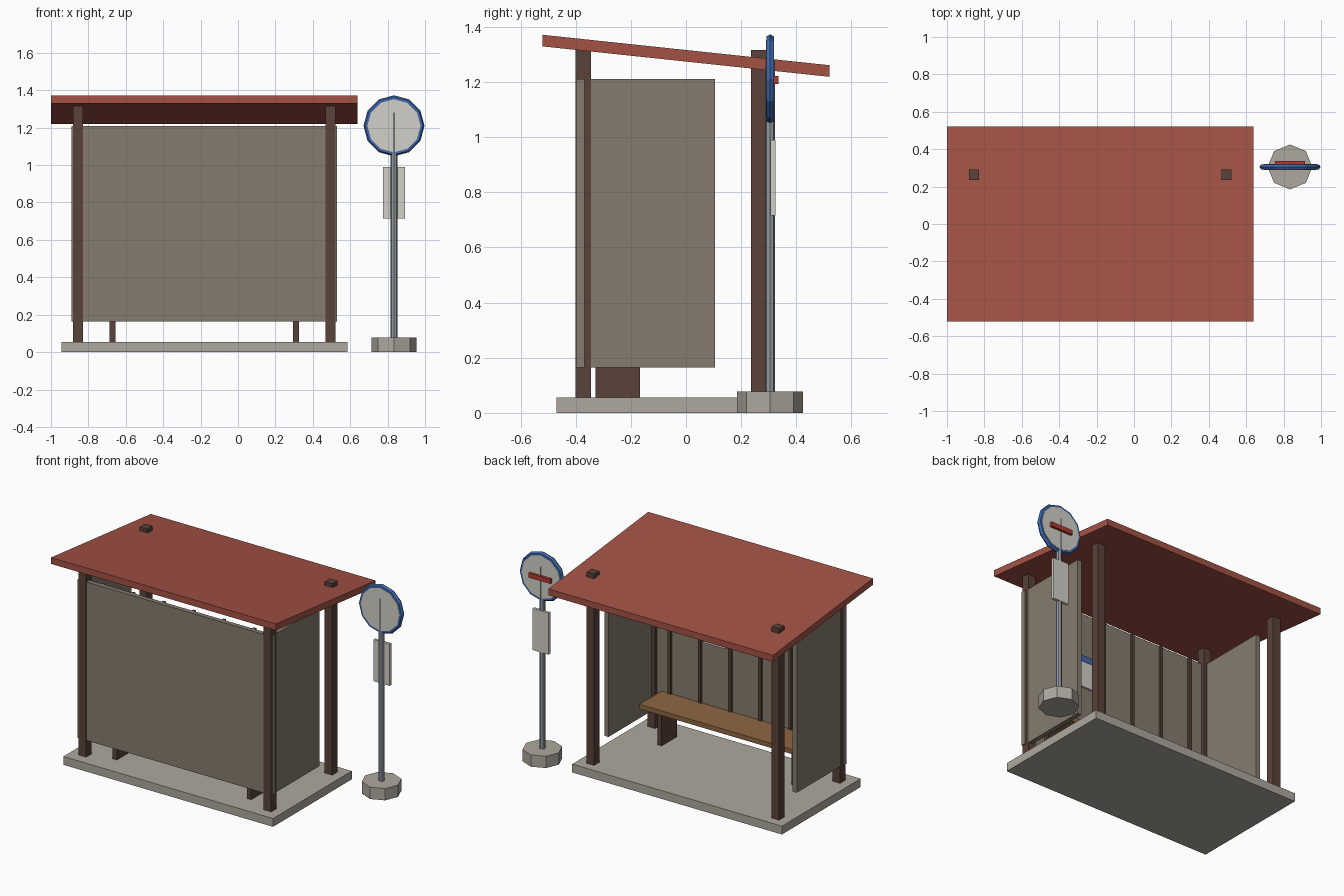
import bpy, bmesh, math

if "Cube" in bpy.data.objects:
    bpy.data.objects.remove(bpy.data.objects["Cube"])

CX = -0.18            # shelter centre line
SX, SY = 0.834, 0.305  # stop sign position


def material(name, rgb):
    m = bpy.data.materials.new(name)
    m.diffuse_color = (*rgb, 1)
    m.use_nodes = True
    m.node_tree.nodes["Principled BSDF"].inputs["Base Color"].default_value = m.diffuse_color
    return m


CONCRETE = material("concrete", (0.42, 0.39, 0.34))
TIMBER = material("dark_timber", (0.10, 0.054, 0.04))
PANEL = material("panel", (0.24, 0.20, 0.155))
ROOF = material("roof_red", (0.37, 0.085, 0.06))
BENCH = material("bench_wood", (0.28, 0.135, 0.055))
METAL = material("pole_metal", (0.30, 0.33, 0.36))
BLUE = material("sign_blue", (0.05, 0.14, 0.42))
WHITE = material("sign_white", (0.65, 0.63, 0.58))
RED = material("sign_red", (0.45, 0.04, 0.03))


def finish(name, bm, mat):
    bmesh.ops.recalc_face_normals(bm, faces=bm.faces)
    me = bpy.data.meshes.new(name)
    bm.to_mesh(me)
    bm.free()
    me.materials.append(mat)
    ob = bpy.data.objects.new(name, me)
    bpy.context.collection.objects.link(ob)
    return ob


def box(name, x, y, z, mat, shear=0.0):
    """Box from (min, max) ranges; shear tilts it along y."""
    bm = bmesh.new()
    bmesh.ops.create_cube(bm, size=1)
    for v in bm.verts:
        v.co = [(r[0] + r[1]) / 2 + c * (r[1] - r[0]) for c, r in zip(v.co, (x, y, z))]
        v.co.z += shear * v.co.y
    return finish(name, bm, mat)


def cylinder(name, r, depth, sides, loc, mat, facing_y=False):
    bm = bmesh.new()
    bmesh.ops.create_cone(bm, cap_ends=True, segments=sides, radius1=r, radius2=r, depth=depth)
    ob = finish(name, bm, mat)
    ob.location = loc
    if facing_y:
        ob.rotation_euler.x = math.pi / 2
    return ob


# Floor slab and sloping roof
box("floor_slab", (CX - 0.765, CX + 0.765), (-0.47, 0.35), (0, 0.055), CONCRETE)
box("roof", (-1.0, 0.64), (-0.52, 0.52), (1.274, 1.316), ROOF, shear=-0.106)

# Posts, side panels and bench supports on both sides
for side, s in (("left", -1), ("right", 1)):
    def span(a, b):
        return tuple(sorted((CX + s * a, CX + s * b)))
    for row, y in (("back", -0.3725), ("front", 0.263)):
        box(f"{row}_{side}_post", span(0.6475, 0.7025), (y - 0.0275, y + 0.0275),
            (0.055, 1.316), TIMBER)
    box(f"{side}_panel", span(0.672, 0.702), (-0.37, 0.105), (0.165, 1.21), PANEL)
    box(f"{side}_bench_support", span(0.474, 0.506), (-0.328, -0.167), (0.055, 0.276), TIMBER)

# Back wall with inner battens
box("back_panel", (CX - 0.71, CX + 0.71), (-0.399, -0.368), (0.165, 1.21), PANEL)
for i in range(6):
    x = CX + (i - 2.5) * 0.22
    box(f"wall_batten_{i + 1}", (x - 0.01, x + 0.01), (-0.369, -0.352), (0.165, 1.21), TIMBER)

# Notice on the inner back wall
box("notice_sheet", (-0.04, 0.12), (-0.369, -0.356), (0.71, 0.88), WHITE)
box("notice_header", (-0.04, 0.12), (-0.369, -0.354), (0.88, 0.92), BLUE)

# Bench seat
box("bench_seat", (CX - 0.613, CX + 0.613), (-0.362, -0.132), (0.275, 0.306), BENCH)

# Stop sign: base, pole, timetable
cylinder("sign_base", 0.12, 0.078, 8, (SX, SY, 0.039), CONCRETE)
cylinder("sign_pole", 0.0175, 1.21, 8, (SX, SY, 0.675), METAL)
box("timetable", (0.776, 0.892), (0.306, 0.324), (0.715, 0.99), WHITE)

# Round sign face, blue rim and red bar
cylinder("sign_disc", 0.142, 0.03, 12, (SX, SY, 1.21), WHITE, facing_y=True)
bm = bmesh.new()
N, M = 12, 6
rings = []
for i in range(N):
    a = 2 * math.pi * i / N
    ring = []
    for j in range(M):
        b = 2 * math.pi * j / M
        r = 0.147 + 0.016 * math.cos(b)
        ring.append(bm.verts.new((SX + r * math.cos(a), SY + 0.016 * math.sin(b),
                                  1.21 + r * math.sin(a))))
    rings.append(ring)
for i in range(N):
    p, q = rings[i], rings[(i + 1) % N]
    for j in range(M):
        k = (j + 1) % M
        bm.faces.new((p[j], q[j], q[k], p[k]))
finish("sign_rim", bm, BLUE)
box("sign_bar", (SX - 0.08, SX + 0.08), (0.316, 0.336), (1.192, 1.222), RED)
